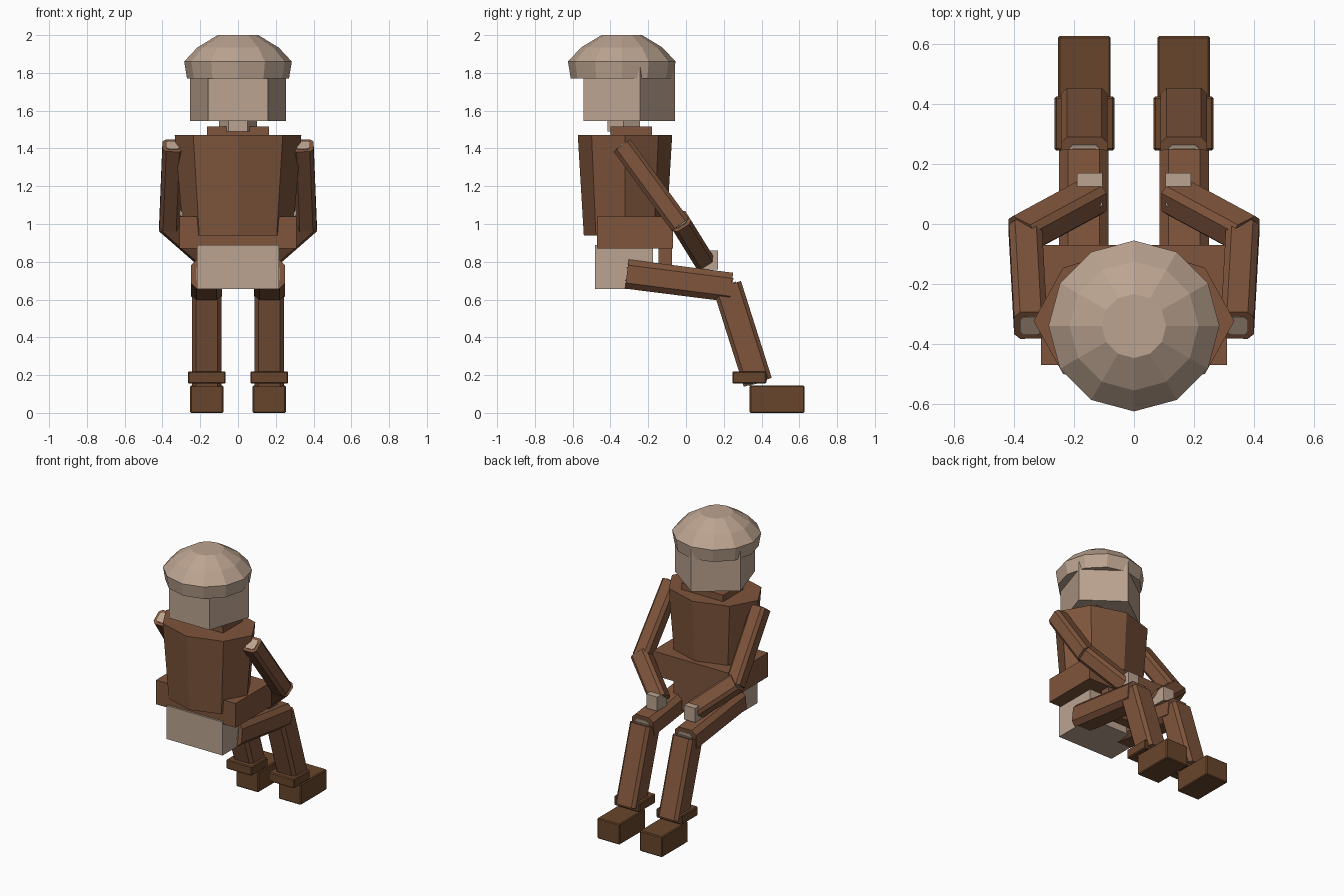
import bpy, bmesh, math
from mathutils import Vector, Matrix

if "Cube" in bpy.data.objects:
    bpy.data.objects.remove(bpy.data.objects["Cube"])


def material(name, rgb):
    m = bpy.data.materials.new(name)
    m.diffuse_color = (*rgb, 1)
    m.use_nodes = True
    m.node_tree.nodes["Principled BSDF"].inputs["Base Color"].default_value = m.diffuse_color
    return m


TAN = material("tan", (0.50, 0.37, 0.28))
BROWN = material("brown", (0.21, 0.09, 0.045))
DARK = material("dark_brown", (0.14, 0.06, 0.025))


def finish(name, bm, mat):
    bmesh.ops.recalc_face_normals(bm, faces=bm.faces)
    me = bpy.data.meshes.new(name)
    bm.to_mesh(me)
    bm.free()
    me.materials.append(mat)
    ob = bpy.data.objects.new(name, me)
    bpy.context.collection.objects.link(ob)
    return ob


def box(name, lo, hi, mat, bevel=0.0):
    lo, hi = Vector(lo), Vector(hi)
    bm = bmesh.new()
    bmesh.ops.create_cube(bm, size=1)
    bmesh.ops.scale(bm, vec=hi - lo, verts=bm.verts)
    bmesh.ops.translate(bm, vec=(lo + hi) / 2, verts=bm.verts)
    if bevel:
        bmesh.ops.bevel(bm, geom=bm.edges[:], offset=bevel, segments=1, affect='EDGES')
    return finish(name, bm, mat)


def lathe(name, rings, sides, mat, cy, start=90):
    """Stack of (x radius, y radius, z) polygon rings, capped at both ends."""
    bm = bmesh.new()
    loops = []
    for rx, ry, z in rings:
        ang = [math.radians(start + 360 * i / sides) for i in range(sides)]
        loops.append([bm.verts.new((rx * math.cos(a), cy + ry * math.sin(a), z)) for a in ang])
    for a, b in zip(loops, loops[1:]):
        for i in range(sides):
            j = (i + 1) % sides
            bm.faces.new((a[i], a[j], b[j], b[i]))
    bm.faces.new(loops[0])
    bm.faces.new(loops[-1])
    return finish(name, bm, mat)


def bar(name, a, b, w, d, mat, chamfer):
    """Chamfered square bar between two points."""
    a, b = Vector(a), Vector(b)
    axis = b - a
    bm = bmesh.new()
    bmesh.ops.create_cube(bm, size=1)
    bmesh.ops.scale(bm, vec=(w, d, axis.length), verts=bm.verts)
    long_edges = [e for e in bm.edges
                  if abs(e.verts[0].co.z - e.verts[1].co.z) > 0.01]
    bmesh.ops.bevel(bm, geom=long_edges, offset=chamfer, segments=1, affect='EDGES')
    # z along the limb, local x kept as level as possible
    z = axis.normalized()
    x = Vector((1, 0, 0))
    x = (x - z * x.dot(z)).normalized()
    rot = Matrix((x, z.cross(x), z)).transposed().to_4x4()
    bm.transform(Matrix.Translation((a + b) / 2) @ rot)
    return finish(name, bm, mat)


def limb(name, a, b, w, d, chamfer):
    """Brown sleeve with a tan core just showing at its ends."""
    bar(name, a, b, w, d, BROWN, chamfer)
    a, b = Vector(a), Vector(b)
    n = (b - a).normalized() * 0.005
    bar(name + "_core", a - n, b + n, w * 0.65, d * 0.65, TAN, chamfer * 0.6)


# Helmet, head and neck
lathe("helmet", [(0.27, 0.27, 1.77), (0.285, 0.285, 1.86),
                 (0.215, 0.215, 1.935), (0.107, 0.107, 2.0)], 12, TAN, -0.34)
lathe("head", [(0.268, 0.268, 1.545), (0.268, 0.268, 1.86)], 5, TAN, -0.326)
lathe("neck", [(0.1, 0.1, 1.49), (0.1, 0.1, 1.56)], 6, TAN, -0.33, 0)
box("collar", (-0.163, -0.40, 1.46), (0.163, -0.18, 1.515), BROWN)

# Torso, belt, pelvis and front flap
lathe("torso", [(0.29, 0.218, 0.94), (0.335, 0.25, 1.47)], 8, BROWN, -0.323)
box("belt", (-0.31, -0.47, 0.87), (0.31, -0.07, 1.04), BROWN)
box("pelvis", (-0.218, -0.483, 0.655), (0.218, -0.175, 0.89), TAN)
box("front_flap", (-0.15, -0.145, 0.68), (0.15, -0.075, 0.88), BROWN)

# Arms and legs on both sides
for side, s in (("left", -1), ("right", 1)):
    limb(side + "_upper_arm", (s * 0.345, -0.338, 1.415), (s * 0.362, -0.03, 0.995),
         0.11, 0.11, 0.02)
    limb(side + "_forearm", (s * 0.375, -0.035, 1.015), (s * 0.135, 0.095, 0.805),
         0.12, 0.11, 0.02)
    x0, x1 = sorted((s * 0.105, s * 0.19))
    box(side + "_hand", (x0, 0.06, 0.76), (x1, 0.17, 0.86), TAN)
    limb(side + "_thigh", (s * 0.167, -0.313, 0.735), (s * 0.167, 0.24, 0.665),
         0.165, 0.155, 0.03)
    limb(side + "_shin", (s * 0.166, 0.217, 0.675), (s * 0.166, 0.38, 0.162),
         0.155, 0.155, 0.02)
    x0, x1 = sorted((s * 0.065, s * 0.265))
    box(side + "_boot_cuff", (x0, 0.245, 0.155), (x1, 0.425, 0.22), DARK, 0.006)
    x0, x1 = sorted((s * 0.078, s * 0.253))
    box(side + "_boot", (x0, 0.337, 0.0), (x1, 0.627, 0.145), DARK, 0.006)
